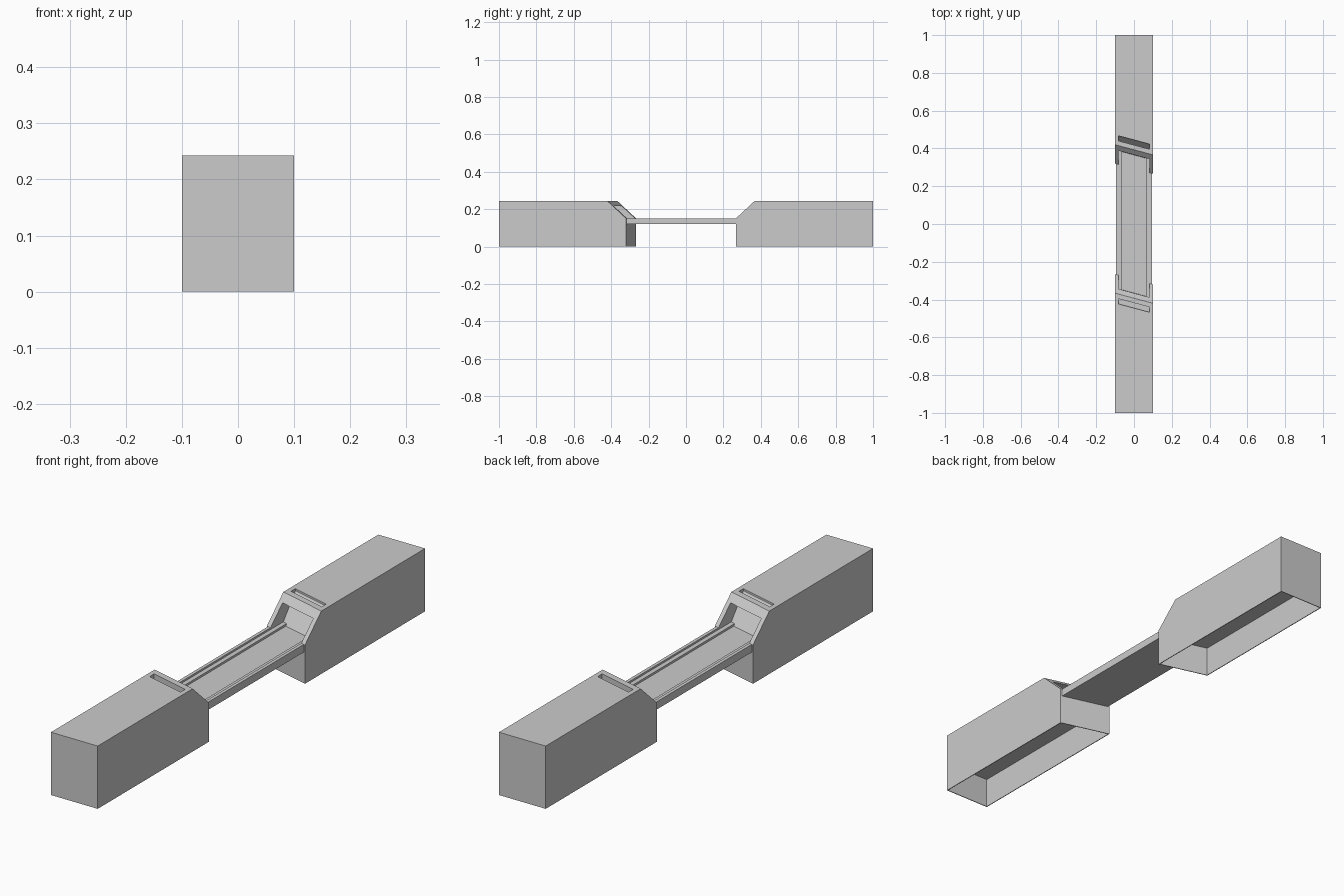
import bpy, bmesh, math

if "Cube" in bpy.data.objects:
    bpy.data.objects.remove(bpy.data.objects["Cube"])

SKEW = math.tan(math.radians(15))   # the crossing is skewed in plan


def add_object(name, rings):
    """Closed solid from two matching end rings."""
    bm = bmesh.new()
    a, b = [[bm.verts.new(p) for p in ring] for ring in rings]
    n = len(a)
    bm.faces.new(a)
    bm.faces.new(b[::-1])
    for i in range(n):
        j = (i + 1) % n
        bm.faces.new((a[j], a[i], b[i], b[j]))
    bmesh.ops.recalc_face_normals(bm, faces=bm.faces[:])
    mesh = bpy.data.meshes.new(name)
    bm.to_mesh(mesh)
    bm.free()
    obj = bpy.data.objects.new(name, mesh)
    bpy.context.collection.objects.link(obj)
    return obj


def skewed(x, y, z):
    return (x, y - x * SKEW if abs(y) < 0.9 else y, z)


def cross_prism(name, profile, half_width):
    """Extrude a (y, z) profile across the road."""
    return add_object(name, [[skewed(x, y, z) for y, z in profile]
                             for x in (-half_width, half_width)])


def cut(target, cutter):
    cutter.hide_render = True
    mod = target.modifiers.new("cut", 'BOOLEAN')
    mod.operation = 'DIFFERENCE'
    mod.solver = 'EXACT'
    mod.object = cutter
    bpy.context.view_layer.objects.active = target
    bpy.ops.object.modifier_apply(modifier=mod.name)
    bpy.data.objects.remove(cutter)


# Abutment block with sloped wing walls
abutment = cross_prism("abutment_back", [
    (0.293, 0), (0.293, 0.15), (0.393, 0.243), (1, 0.243), (1, 0)], 0.1)

# Sloped recess between the wings, opening up through a slot behind the beam
cut(abutment, cross_prism("recess_cutter", [
    (0.2, 0.125), (0.357, 0.125), (0.445, 0.235), (0.445, 0.26),
    (0.418, 0.26), (0.418, 0.218), (0.2, 0.218)], 0.081))

# Hollow underside
cut(abutment, cross_prism("hollow_cutter", [
    (0.296, -0.05), (0.296, 0.1195), (0.997, 0.1195), (0.997, -0.05)], 0.097))

# Opposite abutment, turned half way round
front = abutment.copy()
front.name = "abutment_front"
front.rotation_euler.z = math.pi
bpy.context.collection.objects.link(front)

# Deck with stepped kerbs, running into both recesses
half = [(0.094, 0.12), (0.094, 0.15), (0.081, 0.15), (0.081, 0.143),
        (0.063, 0.143), (0.063, 0.135)]
section = half + [(-x, z) for x, z in reversed(half)]
add_object("bridge_deck", [[skewed(x, y, z) for x, z in section]
                           for y in (-0.37, 0.37)])
